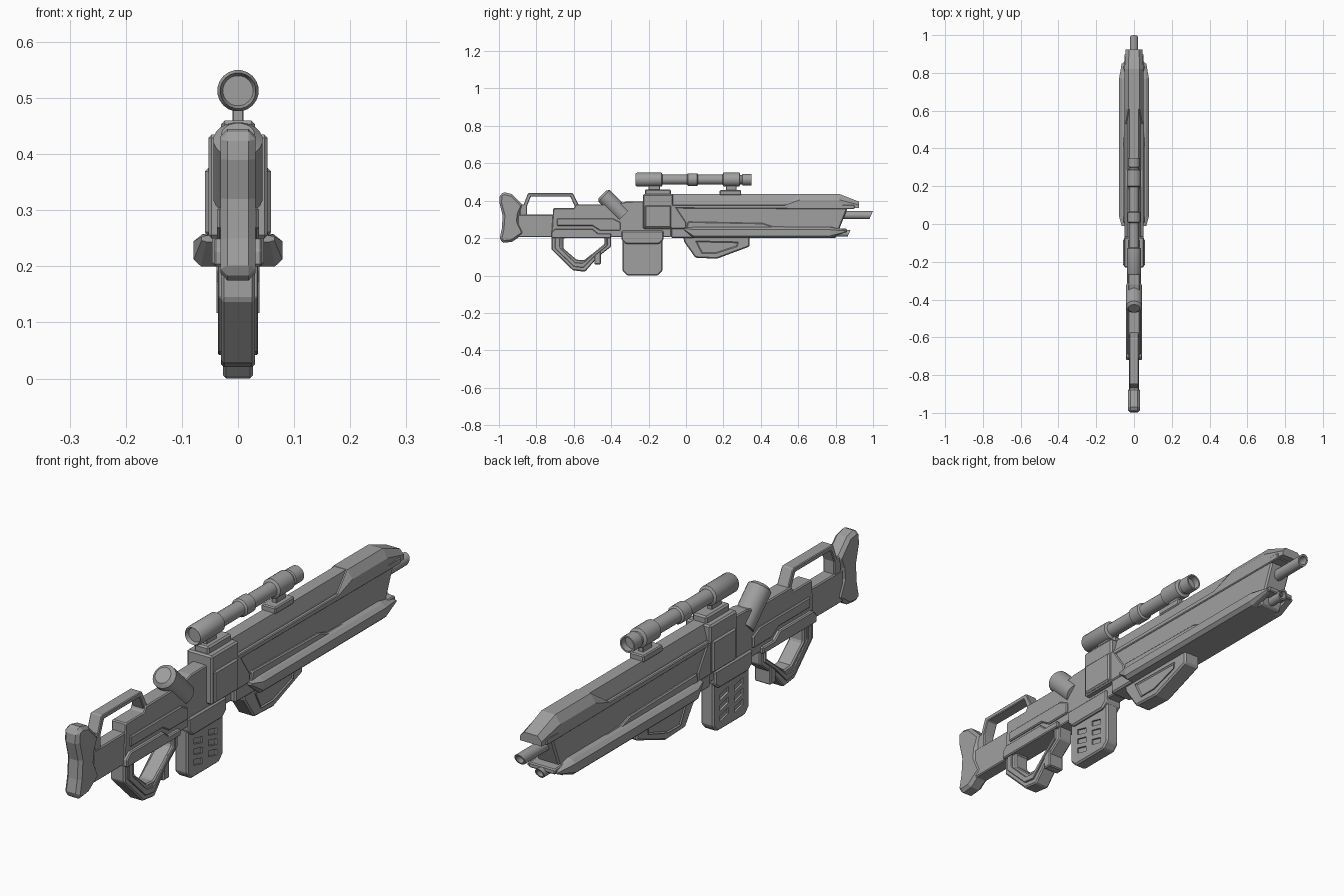
import bpy, bmesh, math
from mathutils import Vector

cube = bpy.data.objects.get("Cube")
if cube:
    bpy.data.objects.remove(cube, do_unlink=True)

GREY = (0.35, 0.35, 0.35, 1)
metal = bpy.data.materials.new("gunmetal grey")
metal.use_nodes = True
metal.diffuse_color = GREY
metal.node_tree.nodes["Principled BSDF"].inputs["Base Color"].default_value = GREY


def finish(name, bm, bevel=0):
    bmesh.ops.recalc_face_normals(bm, faces=bm.faces[:])
    mesh = bpy.data.meshes.new(name)
    bm.to_mesh(mesh)
    bm.free()
    mesh.materials.append(metal)
    ob = bpy.data.objects.new(name, mesh)
    bpy.context.collection.objects.link(ob)
    if bevel:
        mod = ob.modifiers.new("edge chamfer", 'BEVEL')
        mod.width, mod.segments = bevel, 1
        mod.limit_method, mod.angle_limit = 'ANGLE', math.radians(40)
    return ob


def loft(name, rings, bevel=0, inset=None, closed=False):
    """Skin matching rings of points; closed joins last ring to first."""
    bm = bmesh.new()
    vs = [[bm.verts.new(p) for p in ring] for ring in rings]
    n = len(vs[0])
    pairs = list(zip(vs, vs[1:])) + ([(vs[-1], vs[0])] if closed else [])
    for a, b in pairs:
        for i in range(n):
            j = (i + 1) % n
            bm.faces.new((a[i], a[j], b[j], b[i]))
    if not closed:
        caps = [bm.faces.new(vs[0]), bm.faces.new(vs[-1])]
        if inset:
            bmesh.ops.recalc_face_normals(bm, faces=bm.faces[:])
            bmesh.ops.inset_individual(bm, faces=caps, thickness=inset[0],
                                       depth=-inset[1], use_even_offset=True)
    return finish(name, bm, bevel)


def plate(name, outline, half, bevel=0.004, inset=None):
    """Side outline in y and z, extruded to both sides of the centre."""
    return loft(name, [[(x, y, z) for y, z in outline] for x in (-half, half)],
                bevel, inset)


def box(name, y0, y1, z0, z1, half, bevel=0.004):
    return plate(name, [(y0, z0), (y1, z0), (y1, z1), (y0, z1)], half, bevel)


def frame(name, outer, inner, half, bevel=0.004):
    """Closed loop between two outlines of equal length."""
    rings = [[(x, y, z) for y, z in line] for x, line in
             ((-half, outer), (half, outer), (half, inner), (-half, inner))]
    return loft(name, rings, bevel, closed=True)


def lathe(name, start, axis, profile, segs=16, shear=0):
    """Turned part: profile holds (distance along axis, radius)."""
    axis = Vector(axis).normalized()
    side = Vector((1, 0, 0))
    up = side.cross(axis)
    rings = []
    for t, r in profile:
        ring = []
        for i in range(segs):
            a = math.tau * (i + 0.5) / segs
            offset = side * math.cos(a) * r + up * math.sin(a) * r
            ring.append(Vector(start) + axis * (t + shear * offset.z) + offset)
        rings.append(ring)
    ob = loft(name, rings)
    bpy.ops.object.select_all(action='DESELECT')
    ob.select_set(True)
    bpy.context.view_layer.objects.active = ob
    bpy.ops.object.shade_smooth_by_angle(angle=math.radians(35))
    return ob


# Stock
plate("butt_pad", [(-.995, .435), (-.97, .445), (-.93, .435), (-.87, .375), (-.89, .33),
                   (-.895, .29), (-.865, .225), (-.93, .18), (-.975, .175), (-.998, .19),
                   (-.985, .25), (-.98, .32), (-.998, .39)], .031, .012)
box("stock_beam", -.9, -.68, .205, .325, .026)
plate("carry_handle", [(-.875, .36), (-.845, .44), (-.605, .44), (-.565, .36),
                       (-.59, .36), (-.618, .422), (-.83, .422), (-.855, .36)], .024, .003)
box("handle_foot", -.89, -.85, .31, .38, .024)

# Rear receiver
plate("rear_receiver", [(-.72, .205), (-.08, .205), (-.08, .4), (-.32, .395), (-.38, .38),
                        (-.59, .38), (-.6, .36), (-.71, .36)], .03)
plate("receiver_side_plate", [(-.69, .265), (-.5, .265), (-.46, .24), (-.35, .24),
                              (-.35, .285), (-.39, .305), (-.69, .305)], .037)
plate("grip_top_plate", [(-.72, .2), (-.4, .2), (-.4, .225), (-.47, .225), (-.5, .25),
                         (-.7, .25), (-.72, .23)], .043)
lathe("charge_cylinder", (0, -.447, .434), (0, 1, -.98),
      [(0, .03), (.012, .044), (.16, .044)], 20)

# Grip loop and trigger
frame("grip_loop",
      [(-.72, .21), (-.72, .14), (-.605, .028), (-.54, .02), (-.47, .1), (-.4, .155), (-.4, .21)],
      [(-.655, .2), (-.655, .145), (-.585, .085), (-.545, .082), (-.49, .125), (-.435, .17),
       (-.435, .2)], .03, .008)
frame("grip_rim",
      [(-.7, .205), (-.7, .145), (-.6, .048), (-.55, .042), (-.48, .112), (-.42, .16), (-.42, .205)],
      [(-.675, .2), (-.675, .15), (-.593, .07), (-.55, .066), (-.487, .122), (-.43, .168),
       (-.43, .2)], .036, .002)
plate("grip_stud", [(-.49, .06), (-.455, .06), (-.455, .15), (-.49, .12)], .033)

# Central receiver block
box("receiver_block", -.23, -.07, .25, .435, .053, .006)
box("receiver_panel", -.22, -.08, .255, .375, .059, .006)
box("top_rail", -.22, -.08, .42, .46, .03, .006)
plate("receiver_shoulder", [(-.09, .25), (.0, .25), (.0, .285), (-.06, .375), (-.09, .38)], .051)

# Magazine with vent slots
magazine = plate("magazine", [(-.34, .025), (-.315, 0), (-.15, 0), (-.125, .025),
                              (-.125, .21), (-.34, .21)], .027, .006)
plate("magazine_collar", [(-.345, .19), (-.32, .168), (-.145, .168), (-.12, .19),
                          (-.12, .24), (-.345, .24)], .038, .006)
bm = bmesh.new()
for side in (-1, 1):
    for y in (-.275, -.19):
        for z in (.05, .09, .13):
            made = bmesh.ops.create_cube(bm, size=1)["verts"]
            for v in made:
                dy, dz = v.co.y * .05, v.co.z * .022
                v.co = (side * .027 + v.co.x * .014, y + dy, z + dz - dy * .25)
cutter = finish("slot_cutter", bm)
cutter.hide_render = True
mod = magazine.modifiers.new("slots", 'BOOLEAN')
mod.operation, mod.object = 'DIFFERENCE', cutter
bpy.context.view_layer.objects.active = magazine
for m in [m.name for m in magazine.modifiers]:
    bpy.ops.object.modifier_apply(modifier=m)
bpy.data.objects.remove(cutter, do_unlink=True)

# Front hull
plate("front_hull", [(-.08, .2), (.8, .2), (.86, .35), (.86, .376), (-.08, .376)], .046, .006)
plate("hull_ledge", [(-.07, .36), (.86, .355), (.9, .355), (.9, .378), (-.07, .378)], .05, .003)


def roof(y, low, mid, top, wide, narrow):
    half = [(wide, low), (wide, mid), (narrow, top)]
    return [(x, y, z) for x, z in half] + [(-x, y, z) for x, z in reversed(half)]


loft("upper_cover", [roof(y, .36, .385, .435, .038, .024) for y in (-.08, .62)])
loft("front_cowl", [roof(.53, .36, .376, .38, .05, .045), roof(.61, .36, .405, .436, .05, .029),
                    roof(.82, .36, .405, .436, .05, .029), roof(.925, .36, .377, .395, .045, .027)])
plate("hull_strip", [(-.0, .24), (.86, .23), (.86, .25), (.46, .263), (.41, .28),
                     (.01, .288)], .055, .004)

# Side rails, one each side, tapering at both ends
section = [(.04, .262), (.064, .257), (.079, .245), (.079, .212), (.066, .2), (.04, .2)]
for side, word in ((1, "left"), (-1, "right")):
    rings = []
    for y, scale, zc in ((-.01, .2, .25), (.04, 1, .231), (.77, 1, .231), (.85, .2, .236)):
        rings.append([(side * (.04 + (x - .04) * (.55 + .45 * scale)), y, zc + (z - .231) * scale)
                      for x, z in section])
    loft(word + "_side_rail", rings)

# Foregrip
plate("foregrip", [(-.015, .21), (-.01, .18), (.05, .095), (.165, .09), (.34, .155), (.34, .21)],
      .034, .006)
plate("foregrip_panel", [(.05, .185), (.28, .18), (.275, .155), (.16, .117), (.085, .117)],
      .038, 0, (.008, .006))

# Barrels with slanted hollow muzzles
for name, z, end, r in (("main_barrel", .323, .99, .022), ("lower_barrel", .226, .872, .019)):
    lathe(name, (0, end - .25, z), (0, 1, 0),
          [(0, r), (.25, r), (.25, r * .7), (.2, r * .7)], 16, .45)

# Scope and mounts
lathe("scope", (0, 0, .513), (0, 1, 0),
      [(-.255, .027), (-.262, .03), (-.27, .032), (-.262, .037), (-.13, .037), (-.125, .027),
       (.005, .027), (.01, .034), (.06, .034), (.065, .027), (.195, .027), (.2, .037),
       (.285, .037), (.29, .026), (.3, .026), (.303, .031), (.35, .031), (.35, .025), (.325, .025)], 20)
box("rear_scope_mount", -.2, -.14, .45, .49, .01, .002)
box("front_scope_mount", .215, .27, .45, .49, .01, .002)
box("front_mount_plate", .18, .295, .43, .456, .03, .004)
